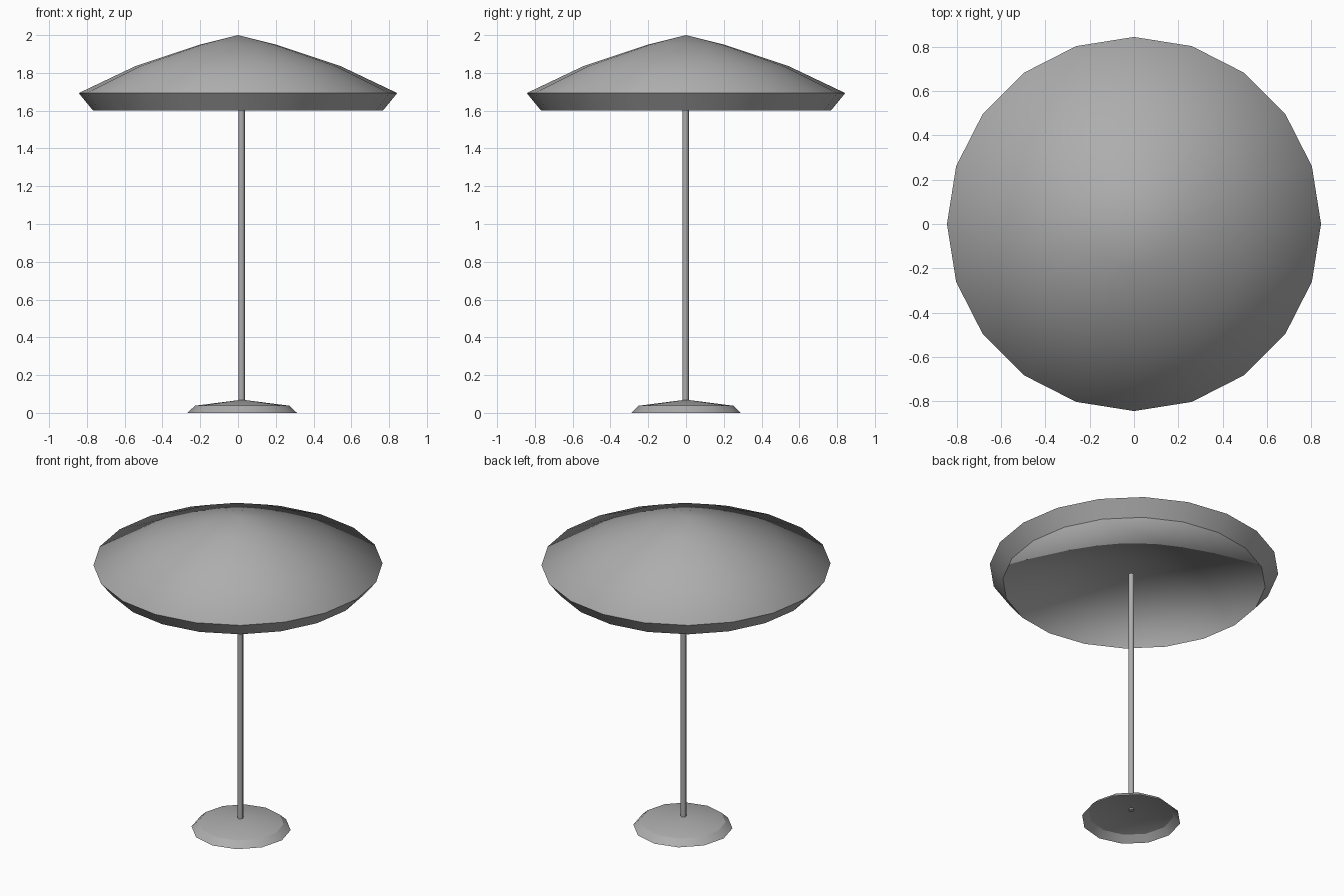
import bpy, math

if "Cube" in bpy.data.objects:
    bpy.data.objects.remove(bpy.data.objects["Cube"])

# Darker grey finish shared by all parts
grey = bpy.data.materials.new("grey")
grey.diffuse_color = (0.42, 0.42, 0.42, 1)
grey.use_nodes = True
grey.node_tree.nodes["Principled BSDF"].inputs["Base Color"].default_value = grey.diffuse_color


def band(name, profile, sides, x=0.0):
    """Surface of revolution; profile rows are (radius, z, shading tilt from +z in degrees)."""
    verts, tilts, rings = [], [], []
    for r, z, tilt in profile:
        n = sides if r else 1
        rings.append([len(verts) + i % n for i in range(sides)])
        for i in range(n):
            a = 2 * math.pi * i / sides
            t = math.radians(tilt)
            verts.append((x + r * math.cos(a), r * math.sin(a), z))
            tilts.append((math.sin(t) * math.cos(a), math.sin(t) * math.sin(a), math.cos(t)))
    down = profile[0][2] == 180
    faces = []
    for p, q in zip(rings, rings[1:]):
        for i in range(sides):
            j = (i + 1) % sides
            f = list(dict.fromkeys((p[i], q[i], q[j], p[j])))
            faces.append(f[::-1] if down else f)
    mesh = bpy.data.meshes.new(name)
    mesh.from_pydata(verts, [], faces)
    mesh.shade_smooth()
    mesh.normals_split_custom_set_from_vertices(tilts)
    mesh.materials.append(grey)
    obj = bpy.data.objects.new(name, mesh)
    bpy.context.collection.objects.link(obj)


# Canopy: shallow roof, inward-sloping skirt and a raised lining
band("canopy_roof", [(0, 2.0, 0), (0.2, 1.95, 18), (0.545, 1.835, 38), (0.843, 1.693, 58)], 20)
band("canopy_skirt", [(0.843, 1.693, 128), (0.767, 1.6, 128)], 20)
band("canopy_lining", [(0, 1.71, 180), (0.767, 1.6, 244)], 20)

# Weighted foot: low domed disc, open below
band("base_top", [(0, 0.07, 0), (0.25, 0.038, 15)], 12, x=0.022)
band("base_edge", [(0.25, 0.038, 42), (0.29, 0, 42)], 12, x=0.022)

# Pole: starts just under the foot's dome, ends inside the canopy
bottom, top = 0.06, 1.65
bpy.ops.mesh.primitive_cylinder_add(vertices=8, radius=0.017, depth=top - bottom,
                                    location=(0.019, -0.002, (top + bottom) / 2))
pole = bpy.context.object
pole.name = "pole"
pole.data.materials.append(grey)
bpy.ops.object.shade_smooth_by_angle(angle=math.radians(50))
